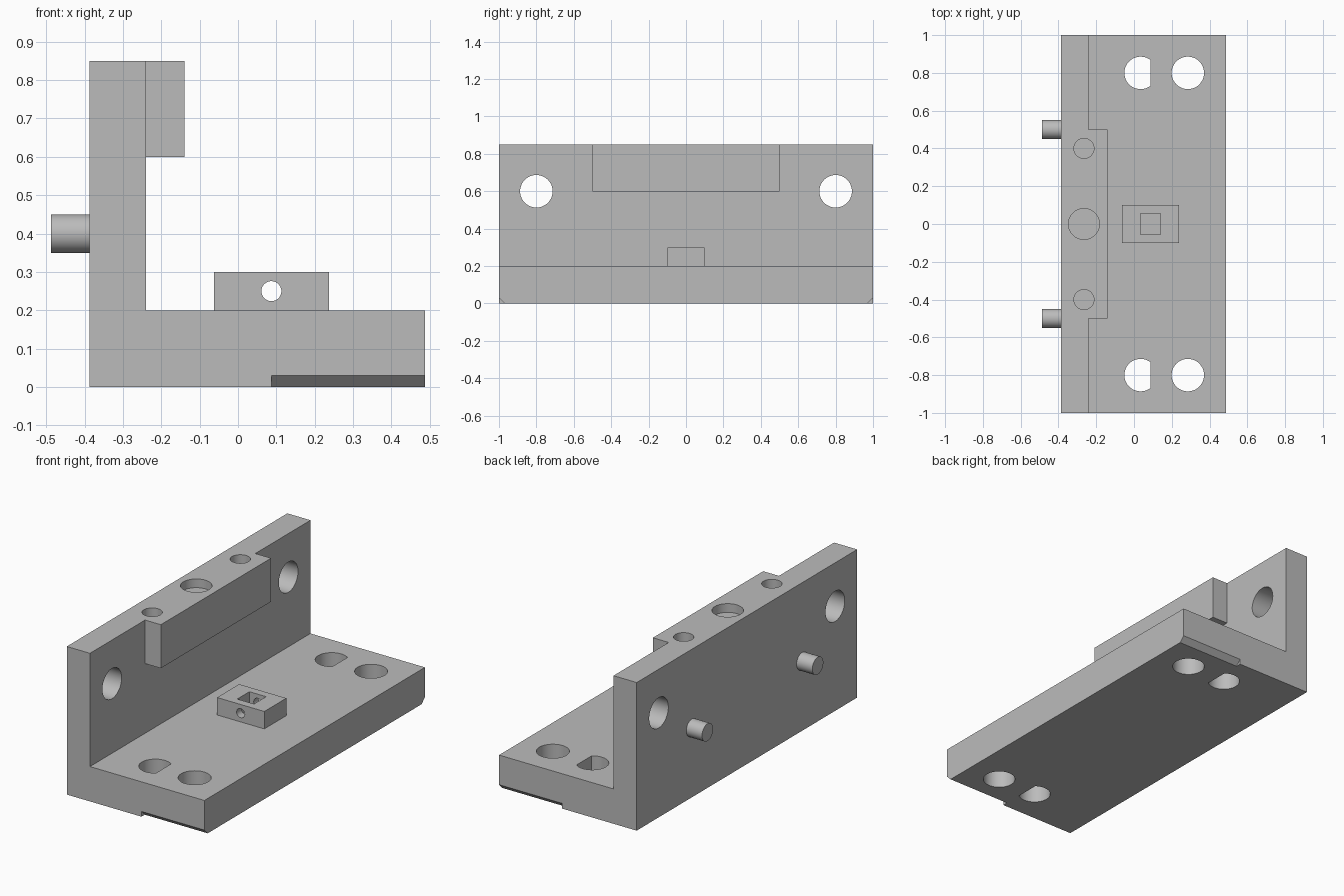
import bpy
import bmesh
import math
from mathutils import Matrix, Vector

if "Cube" in bpy.data.objects:
    bpy.data.objects.remove(bpy.data.objects["Cube"], do_unlink=True)

grey = bpy.data.materials.new("machined grey")
grey.use_nodes = True
colour = (0.5, 0.5, 0.5, 1)
grey.diffuse_color = colour
grey.node_tree.nodes["Principled BSDF"].inputs["Base Color"].default_value = colour

AXES = {"X": Matrix.Rotation(math.pi / 2, 4, "Y"),
        "Y": Matrix.Rotation(math.pi / 2, 4, "X"),
        "Z": Matrix.Identity(4)}


def finish(name, bm):
    bmesh.ops.recalc_face_normals(bm, faces=bm.faces)
    mesh = bpy.data.meshes.new(name)
    bm.to_mesh(mesh)
    bm.free()
    mesh.materials.append(grey)
    obj = bpy.data.objects.new(name, mesh)
    bpy.context.scene.collection.objects.link(obj)
    return obj


def box(name, low, high):
    low, high = Vector(low), Vector(high)
    bm = bmesh.new()
    bmesh.ops.create_cube(bm, size=1, matrix=Matrix.Translation((low + high) / 2)
                          @ Matrix.Diagonal((*(high - low), 1)))
    return finish(name, bm)


def cylinder(name, centre, radius, length, axis, flat_x=None):
    bm = bmesh.new()
    bmesh.ops.create_cone(bm, cap_ends=True, segments=48, radius1=radius, radius2=radius,
                          depth=length, matrix=Matrix.Translation(centre) @ AXES[axis])
    if flat_x is not None:
        # Slice off one side to make a D-shaped section
        cut = bmesh.ops.bisect_plane(bm, geom=bm.verts[:] + bm.edges[:] + bm.faces[:],
                                     plane_co=(flat_x, 0, 0), plane_no=(1, 0, 0),
                                     clear_outer=True)["geom_cut"]
        bmesh.ops.edgeloop_fill(bm, edges=[e for e in cut if isinstance(e, bmesh.types.BMEdge)])
    return finish(name, bm)


def prism(name, profile, axis_point, offset):
    """Extrude a closed profile, mapped to 3D by axis_point, along offset."""
    bm = bmesh.new()
    face = bm.faces.new([bm.verts.new(axis_point(a, b)) for a, b in profile])
    moved = bmesh.ops.extrude_face_region(bm, geom=[face])["geom"]
    bmesh.ops.translate(bm, vec=offset,
                        verts=[v for v in moved if isinstance(v, bmesh.types.BMVert)])
    return finish(name, bm)


def combine(target, other, operation):
    mod = target.modifiers.new(other.name, "BOOLEAN")
    mod.object, mod.operation, mod.solver = other, operation, "EXACT"
    other.hide_render = True
    bpy.context.view_layer.objects.active = target
    bpy.ops.object.modifier_apply(modifier=mod.name)
    bpy.data.objects.remove(other, do_unlink=True)


# L-shaped bracket body with a raised lip at the top of the wall
back, wall, lip, split, front = -0.387, -0.24, -0.14, 0.087, 0.487
body = prism("bracket_body",
             [(back, 0), (front, 0), (front, 0.2), (wall, 0.2), (wall, 0.85), (back, 0.85)],
             lambda x, z: (x, -1, z), (0, 2, 0))
combine(body, box("lip", (wall - 0.05, -0.5, 0.6), (lip, 0.5, 0.85)), "UNION")

# Paired features at both ends
for side in (-1, 1):
    y = side * 0.8
    combine(body, cylinder("wall_hole", (-0.3, y, 0.6), 0.087, 0.4, "X"), "DIFFERENCE")
    combine(body, cylinder("base_hole", (0.285, y, 0.1), 0.086, 0.4, "Z"), "DIFFERENCE")
    combine(body, cylinder("flatted_hole", (0.035, y, 0.1), 0.086, 0.4, "Z", split),
            "DIFFERENCE")
    combine(body, cylinder("dowel_hole", (-0.265, side * 0.4, 0.85), 0.053, 0.4, "Z"),
            "DIFFERENCE")
    chamfer = prism("chamfer", [(0.97, 0), (0.97, -0.05), (1.05, -0.05), (1.05, 0.03), (1, 0.03)],
                    lambda y, z: (split, side * y, z), (0.5, 0, 0))
    combine(body, chamfer, "DIFFERENCE")

# Shallow round recess in the top of the wall
combine(body, cylinder("top_recess", (-0.265, 0, 0.85), 0.082, 0.1, "Z"), "DIFFERENCE")

# Small block with a square pocket and a cross hole
block = box("centre_block", (split - 0.15, -0.1, 0.2), (split + 0.15, 0.1, 0.3))
combine(block, box("pocket", (split - 0.053, -0.055, 0.15), (split + 0.053, 0.055, 0.4)),
        "DIFFERENCE")
combine(block, cylinder("cross_hole", (split, 0, 0.25), 0.026, 0.5, "Y"), "DIFFERENCE")

# Locating pins on the rear of the wall
pins = [cylinder(name, (-0.432, y, 0.4), 0.05, 0.11, "X")
        for name, y in (("front_pin", -0.5), ("back_pin", 0.5))]

# Smooth round surfaces, keep machined edges crisp
bpy.ops.object.select_all(action="DESELECT")
for obj in [body, block] + pins:
    obj.select_set(True)
    bpy.context.view_layer.objects.active = obj
bpy.ops.object.shade_smooth_by_angle(angle=math.radians(30))
